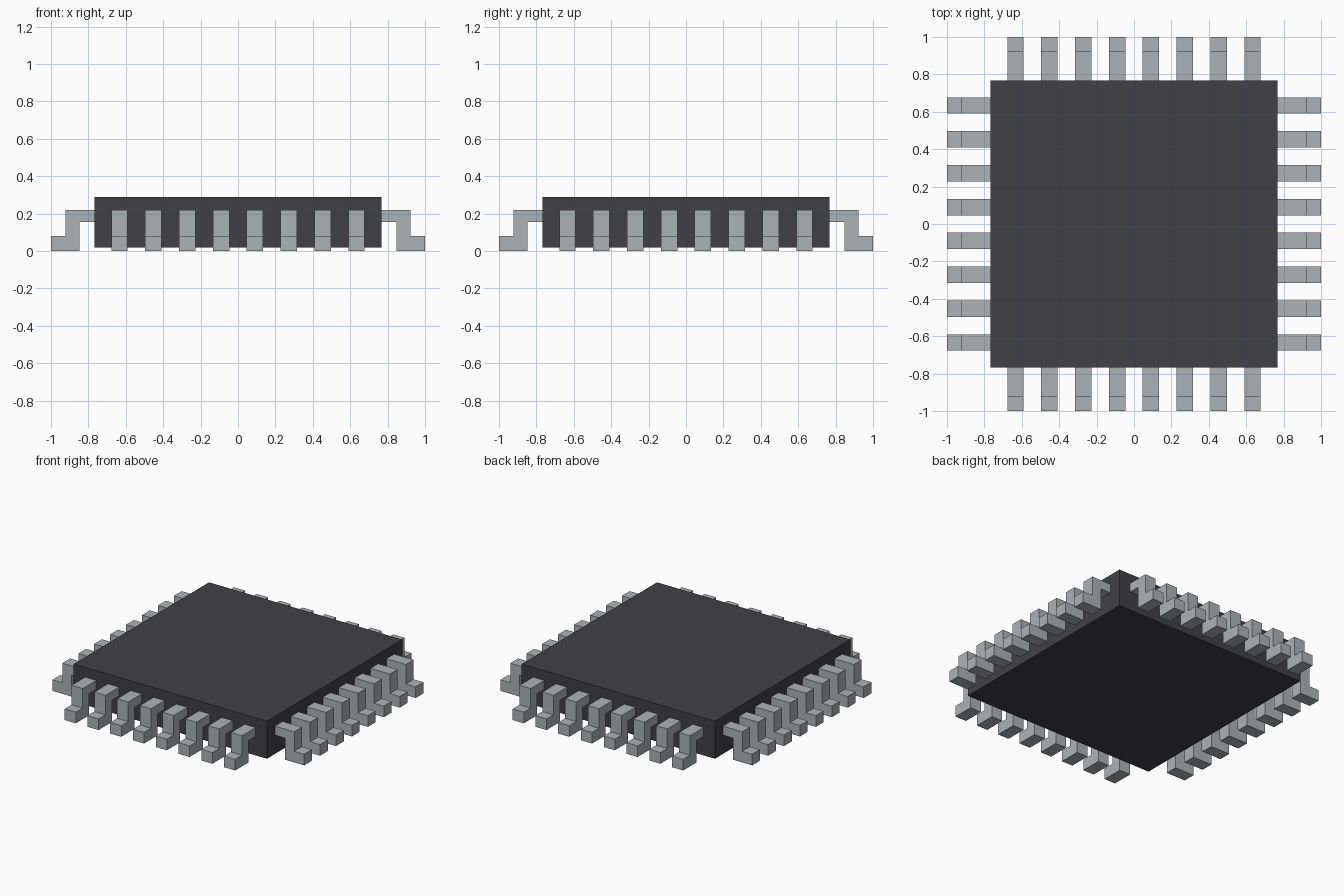
import bpy, bmesh, math
from mathutils import Matrix

if "Cube" in bpy.data.objects:
    bpy.data.objects.remove(bpy.data.objects["Cube"])

def material(name, rgb):
    m = bpy.data.materials.new(name)
    m.diffuse_color = (*rgb, 1.0)
    m.use_nodes = True
    m.node_tree.nodes["Principled BSDF"].inputs["Base Color"].default_value = m.diffuse_color
    return m

DARK = material("charcoal_plastic", (0.053, 0.051, 0.058))
METAL = material("lead_grey", (0.42, 0.45, 0.46))

def finish(bm, name, mat):
    bmesh.ops.recalc_face_normals(bm, faces=bm.faces)
    me = bpy.data.meshes.new(name)
    bm.to_mesh(me)
    bm.free()
    me.materials.append(mat)
    ob = bpy.data.objects.new(name, me)
    bpy.context.collection.objects.link(ob)
    return ob

# Package body
HALF, Z0, Z1 = 0.768, 0.02, 0.29
bm = bmesh.new()
bmesh.ops.create_cube(bm, size=1.0, matrix=Matrix.Translation((0, 0, (Z0 + Z1) / 2))
                      @ Matrix.Diagonal((2 * HALF, 2 * HALF, Z1 - Z0, 1)))
finish(bm, "chip_body", DARK)

# Stepped lead profile (outward distance, height), starting just inside the body
PROFILE = [(0.75, 0.22), (0.922, 0.22), (0.922, 0.08), (1.0, 0.08),
           (1.0, 0.0), (0.848, 0.0), (0.848, 0.155), (0.75, 0.155)]
COUNT, PITCH, WIDTH = 8, 0.181, 0.088

def lead_row(name, angle):
    bm = bmesh.new()
    for i in range(COUNT):
        y = (i - (COUNT - 1) / 2) * PITCH - WIDTH / 2
        face = bm.faces.new([bm.verts.new((x, y, z)) for x, z in PROFILE])
        ext = bmesh.ops.extrude_face_region(bm, geom=[face], use_keep_orig=True)
        verts = [v for v in ext["geom"] if isinstance(v, bmesh.types.BMVert)]
        bmesh.ops.translate(bm, verts=verts, vec=(0, WIDTH, 0))
    bmesh.ops.rotate(bm, verts=bm.verts, cent=(0, 0, 0), matrix=Matrix.Rotation(angle, 3, 'Z'))
    finish(bm, name, METAL)

# One row of leads per side
for k, side in enumerate(("right", "back", "left", "front")):
    lead_row(side + "_leads", k * math.pi / 2)
